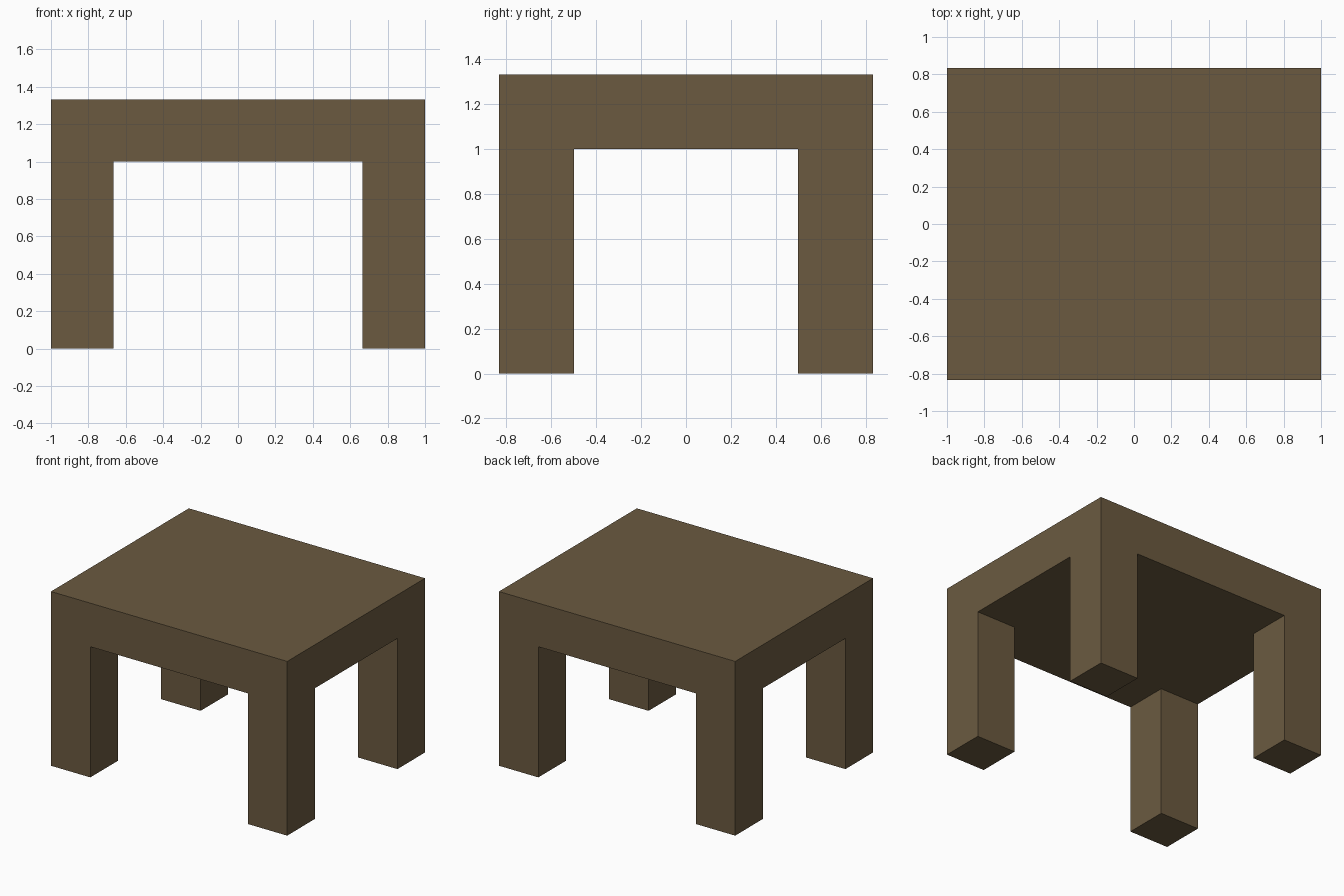
import bpy
import bmesh

if "Cube" in bpy.data.objects:
    bpy.data.objects.remove(bpy.data.objects["Cube"])

HALF_X, HALF_Y = 1.0, 0.8333
LEG = 0.3333           # leg width and top thickness
UNDERSIDE, TOP = 1.0, 1.3333

wood = bpy.data.materials.new("brown wood")
wood.diffuse_color = (0.147, 0.102, 0.051, 1.0)
wood.use_nodes = True
wood.node_tree.nodes["Principled BSDF"].inputs["Base Color"].default_value = wood.diffuse_color

bm = bmesh.new()

# Table top: 3 x 3 grid whose corner cells match the leg footprints
xs = (-HALF_X, -HALF_X + LEG, HALF_X - LEG, HALF_X)
ys = (-HALF_Y, -HALF_Y + LEG, HALF_Y - LEG, HALF_Y)
grid = [[bm.verts.new((x, y, UNDERSIDE)) for x in xs] for y in ys]
cells = {}
for j in range(3):
    for i in range(3):
        cells[i, j] = bm.faces.new((grid[j][i], grid[j + 1][i],
                                    grid[j + 1][i + 1], grid[j][i + 1]))


def extrude(faces, dz, keep):
    """Extrude a face region vertically; optionally keep the starting faces."""
    geom = bmesh.ops.extrude_face_region(bm, geom=faces, use_keep_orig=keep)["geom"]
    verts = [g for g in geom if isinstance(g, bmesh.types.BMVert)]
    bmesh.ops.translate(bm, verts=verts, vec=(0, 0, dz))
    if not keep:
        old = [f for f in faces if f.is_valid]
        bmesh.ops.delete(bm, geom=old, context='FACES_ONLY')


extrude(list(cells.values()), TOP - UNDERSIDE, True)

# Legs: pull each underside corner down to the floor
bm.faces.ensure_lookup_table()
for sx in (-1, 1):
    for sy in (-1, 1):
        corner = [f for f in bm.faces
                  if all(abs(v.co.z - UNDERSIDE) < 1e-4 for v in f.verts)
                  and f.calc_center_median().x * sx > HALF_X - LEG
                  and f.calc_center_median().y * sy > HALF_Y - LEG]
        extrude(corner, -UNDERSIDE, False)

bmesh.ops.recalc_face_normals(bm, faces=bm.faces[:])
mesh = bpy.data.meshes.new("table")
bm.to_mesh(mesh)
bm.free()
mesh.materials.append(wood)
table = bpy.data.objects.new("table", mesh)
bpy.context.collection.objects.link(table)
